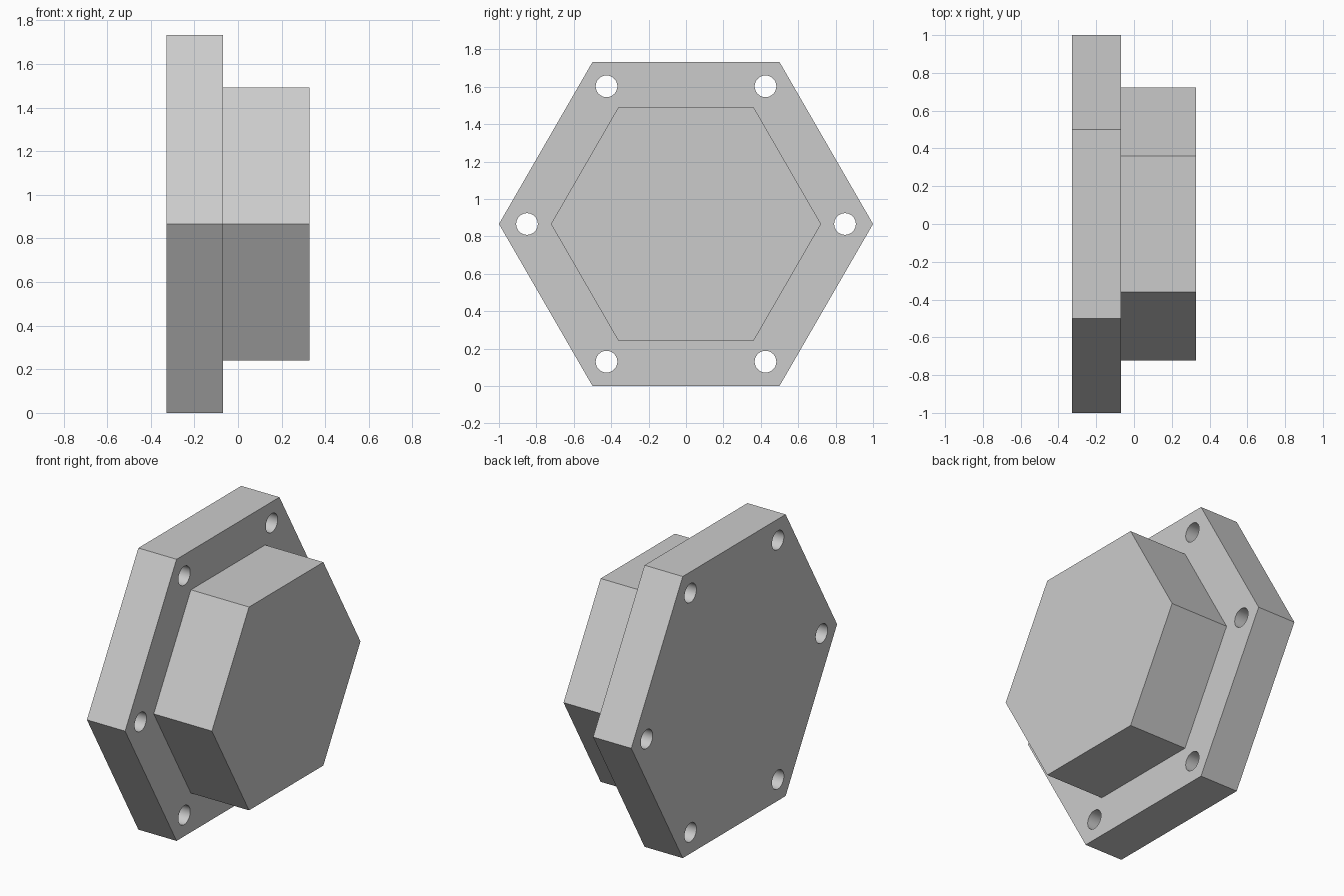
import bpy, bmesh
from math import cos, sin, pi, radians

cube = bpy.data.objects.get("Cube")
if cube:
    bpy.data.objects.remove(cube, do_unlink=True)

CENTRE_Z = sin(pi / 3)

grey = bpy.data.materials.new("plain grey")
grey.use_nodes = True
colour = (0.6, 0.6, 0.6, 1)
grey.diffuse_color = colour
grey.node_tree.nodes["Principled BSDF"].inputs["Base Color"].default_value = colour


def add_prism(bm, sides, rings, y=0, z=CENTRE_Z):
    """Loft a capped solid along x through (x, radius) rings."""
    loops = [[bm.verts.new((x, y + r * cos(2 * pi * i / sides), z + r * sin(2 * pi * i / sides)))
              for i in range(sides)] for x, r in rings]
    for a, b in zip(loops, loops[1:]):
        for i in range(sides):
            j = (i + 1) % sides
            bm.faces.new((a[i], a[j], b[j], b[i]))
    bm.faces.new(loops[0])
    bm.faces.new(loops[-1])


def finish(name, bm):
    bmesh.ops.recalc_face_normals(bm, faces=bm.faces)
    mesh = bpy.data.meshes.new(name)
    bm.to_mesh(mesh)
    bm.free()
    mesh.materials.append(grey)
    obj = bpy.data.objects.new(name, mesh)
    bpy.context.collection.objects.link(obj)
    return obj


# Hexagonal flange stepping in to the raised hexagonal boss
bm = bmesh.new()
add_prism(bm, 6, [(-0.328, 1), (-0.068, 1), (-0.068, 0.722), (0.328, 0.722)])
body = finish("hexagonal_flange_and_boss", bm)

# Cutters for the bolt holes, one near each flange corner
bm = bmesh.new()
for k in range(6):
    a = k * pi / 3
    add_prism(bm, 32, [(-0.5, 0.058), (0.1, 0.058)], 0.85 * cos(a), CENTRE_Z + 0.85 * sin(a))
cutter = finish("bolt_hole_cutter", bm)
cutter.hide_render = True

# Drill the holes, then drop the cutter
drill = body.modifiers.new("bolt holes", "BOOLEAN")
drill.operation = "DIFFERENCE"
drill.solver = "EXACT"
drill.object = cutter
bpy.ops.object.select_all(action="DESELECT")
body.select_set(True)
bpy.context.view_layer.objects.active = body
bpy.ops.object.modifier_apply(modifier=drill.name)
bpy.data.objects.remove(cutter, do_unlink=True)
bpy.ops.object.shade_smooth_by_angle(angle=radians(30))
